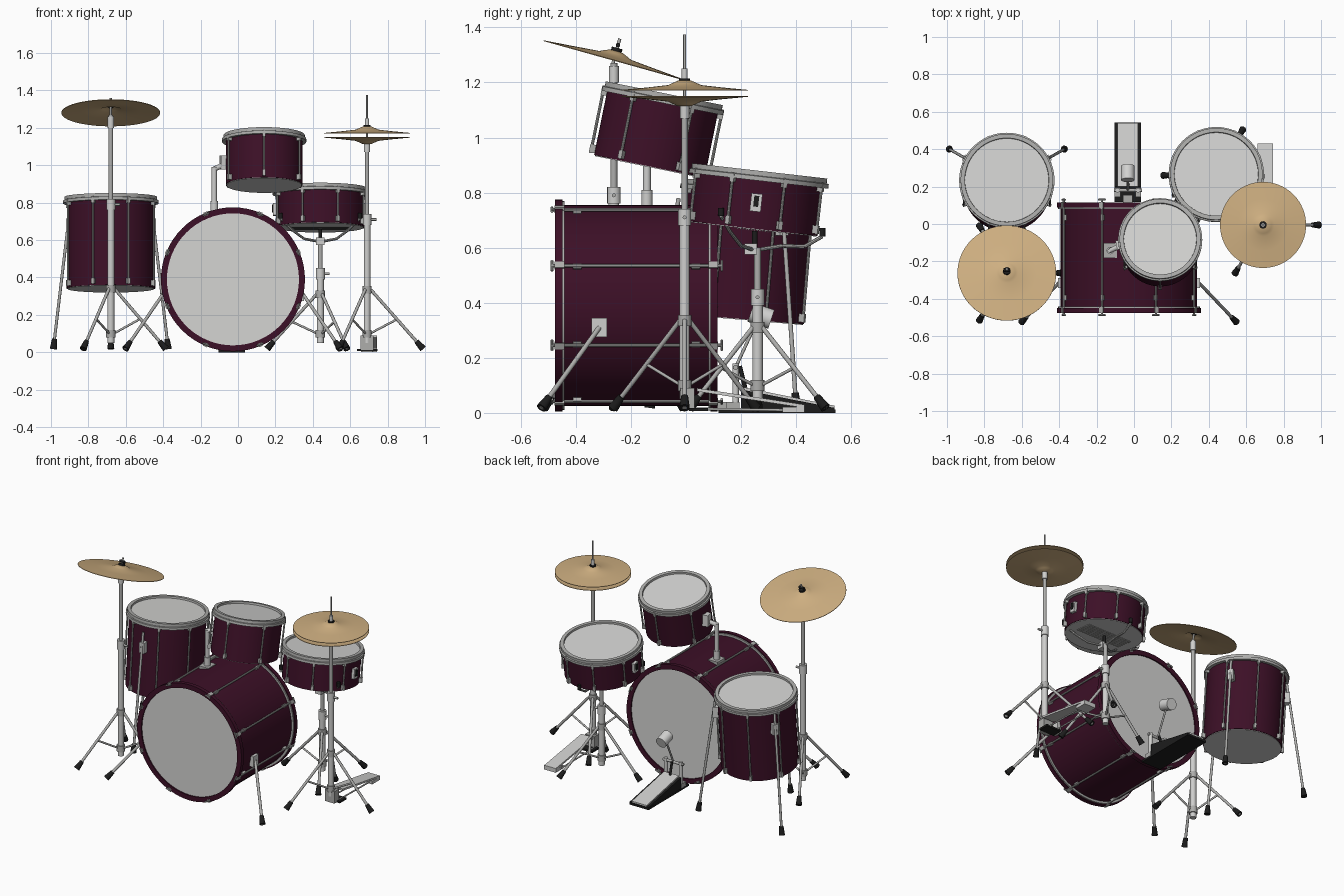
import bpy, bmesh, math
from mathutils import Matrix, Vector

old = bpy.data.objects.get("Cube")
if old:
    bpy.data.objects.remove(old, do_unlink=True)


def material(name, *rgb):
    m = bpy.data.materials.new(name)
    m.use_nodes = True
    m.diffuse_color = (*rgb, 1)
    m.node_tree.nodes["Principled BSDF"].inputs["Base Color"].default_value = (*rgb, 1)
    return m


PURPLE = material("plum lacquer", .046, .005, .02)
HEAD = material("drum skin", .66, .66, .65)
CHROME = material("chrome", .42, .42, .41)
SILVER = material("pale silver", .62, .62, .61)
BRASS = material("cymbal brass", .62, .43, .22)
BLACK = material("black rubber", .012, .012, .012)
WORLD = Matrix()


def finish(name, bm, mat, frame=WORLD):
    bmesh.ops.recalc_face_normals(bm, faces=bm.faces)
    me = bpy.data.meshes.new(name)
    bm.to_mesh(me)
    bm.free()
    me.materials.append(mat)
    me.shade_smooth()
    me.set_sharp_from_angle(angle=.6)
    ob = bpy.data.objects.new(name, me)
    ob.matrix_world = frame
    bpy.context.collection.objects.link(ob)
    return ob


def tube(name, a, b, r, mat, r2=None, frame=WORLD, sides=14):
    a, b = Vector(a), Vector(b)
    place = Matrix.Translation((a + b) / 2) @ (b - a).to_track_quat('Z', 'Y').to_matrix().to_4x4()
    bm = bmesh.new()
    bmesh.ops.create_cone(bm, cap_ends=True, segments=sides, radius1=r,
                          radius2=r if r2 is None else r2, depth=(b - a).length, matrix=place)
    return finish(name, bm, mat, frame)


def box(name, c, size, mat, turn=0, frame=WORLD):
    bm = bmesh.new()
    bmesh.ops.create_cube(bm, size=1, matrix=Matrix.Translation(c) @ Matrix.Rotation(turn, 4, 'Z')
                          @ Matrix.Diagonal((*size, 1)))
    return finish(name, bm, mat, frame)


def lathe(name, profile, mat, frame=WORLD, steps=64):
    bm = bmesh.new()
    vs = [bm.verts.new((r, 0, z)) for r, z in profile]
    es = [bm.edges.new(p) for p in zip(vs, vs[1:] + vs[:1])]
    bmesh.ops.spin(bm, geom=vs + es, axis=(0, 0, 1), cent=(0, 0, 0), angle=math.tau,
                   steps=steps, use_merge=True)
    bmesh.ops.remove_doubles(bm, verts=bm.verts, dist=.0002)
    return finish(name, bm, mat, frame)


def ring(name, r1, r2, z1, z2, mat, frame):
    return lathe(name, [(r1, z1), (r2, z1), (r2, z2), (r1, z2)], mat, frame)


def prism(name, outline, x, width, mat):
    bm = bmesh.new()
    f = bm.faces.new([bm.verts.new((x - width / 2, y, z)) for y, z in outline])
    ext = bmesh.ops.extrude_face_region(bm, geom=[f])["geom"]
    bmesh.ops.translate(bm, vec=(width, 0, 0), verts=[v for v in ext if isinstance(v, bmesh.types.BMVert)])
    return finish(name, bm, mat)


def polar(r, a, z):
    return Vector((r * math.cos(a), r * math.sin(a), z))


def drum(name, top, tilt, R, L, rods, phase):
    """Tilted drum whose local origin is the middle of its top edge."""
    F = Matrix.Translation(top) @ Matrix.Rotation(-math.radians(tilt), 4, 'X')
    ring(name + "_shell", R - .012, R, -L, -.01, PURPLE, F)
    tube(name + "_batter_head", (0, 0, -.02), (0, 0, -.006), R - .004, HEAD, frame=F, sides=64)
    tube(name + "_bottom_head", (0, 0, -L - .003), (0, 0, -L + .01), R - .004, HEAD, frame=F, sides=64)
    lathe(name + "_hoop", [(R - .012, -.01), (R - .01, .006), (R + .012, .006), (R + .012, -.012),
                           (R + .02, -.014), (R + .02, -.03), (R, -.03)], CHROME, F)
    for i in range(rods):
        a = phase + i * math.tau / rods
        tube(name + "_rod", polar(R + .014, a, -.01), polar(R + .014, a, -L + .005), .0055, CHROME, frame=F, sides=8)
        for z in (-.03, -L + .022):
            box(name + "_lug", polar(R + .009, a, z), (.024, .016, .03), CHROME, a, F)
    return F


def leg(name, a, b, r):
    """Rod ending in a rubber foot."""
    a, b = Vector(a), Vector(b)
    tube(name, a, b, r, CHROME)
    tube(name + "_foot", a.lerp(b, 1 - .055 / (b - a).length), b, .013, BLACK, .019)


def tripod(name, x, y, hub, spread, start, mid, top, r):
    """Telescopic pole on three braced legs."""
    c = Vector((x, y, 0))
    up = lambda z: c + Vector((0, 0, z))
    tube(name + "_lower_pole", up(.05), up(mid), r, SILVER)
    tube(name + "_upper_pole", up(mid), up(top), r * .66, CHROME)
    tube(name + "_height_clamp", up(mid - .03), up(mid + .03), r * 1.3, SILVER)
    tube(name + "_clamp_screw", up(mid), up(mid) + Vector((.05, 0, 0)), .007, CHROME)
    for z in (hub, .1):
        tube(name + "_collar", up(z - .02), up(z + .02), r * 1.35, CHROME)
    for i in range(3):
        a = start + i * math.tau / 3
        p, q = c + polar(.02, a, hub), c + polar(spread, a, .018)
        leg(name + "_leg", p, q, .0085)
        tube(name + "_brace", c + polar(.015, a, .1), p.lerp(q, .5), .006, CHROME)


def cymbal(name, R, rise, frame):
    dome = [(.006, rise), (.025, rise * .95), (.045, rise * .7), (.06, rise * .5), (R * .6, rise * .25), (R, 0)]
    lathe(name, dome + [(r, z - .003) for r, z in reversed(dome)], BRASS, frame)


# Bass drum, lying with its axis front to back
KX, KY, KZ, KR, KL = -.027, -.475, .39, .365, .59
K = Matrix.Translation((KX, KY, KZ)) @ Matrix.Rotation(math.pi / 2, 4, 'X')
ring("bass_shell", KR - .015, KR, -KL + .02, -.02, PURPLE, K)
for z, s in ((0, -1), (-KL, 1)):
    ring("bass_hoop", KR - .012, KR + .02, z, z + s * .026, PURPLE, K)
    ring("bass_hoop_trim", KR - .005, KR + .014, z + s * .026, z + s * .034, CHROME, K)
    tube("bass_head", (0, 0, z + s * .008), (0, 0, z + s * .02), KR - .01, HEAD, frame=K, sides=64)
for i in range(8):
    a = math.pi / 8 + i * math.pi / 4
    tube("bass_rod", polar(KR + .012, a, .012), polar(KR + .012, a, -KL - .012), .006, CHROME, frame=K, sides=8)
    for z, e in ((-.016, .012), (-KL + .016, -KL - .015)):
        box("bass_claw", polar(KR + .014, a, z), (.02, .022, .036), CHROME, a, K)
        side = polar(.02, a + math.pi / 2, 0)
        tube("bass_key", polar(KR + .012, a, e) - side, polar(KR + .012, a, e) + side, .005, CHROME, frame=K, sides=8)
    for z in (-.08, -KL + .08):
        box("bass_lug", polar(KR + .006, a, z), (.016, .018, .03), CHROME, a, K)
for s in (-1, 1):
    box("spur_bracket", (KX + s * .365, -.315, .31), (.03, .055, .07), SILVER)
    leg("bass_spur", (KX + s * .375, -.315, .31), (KX + s * .575, -.525, .018), .009)

# Rack tom and its mount
T = drum("rack_tom", (.14, -.08, 1.155), 11.5, .205, .265, 6, -math.pi / 2)
MX, MY = -.127, -.142
box("mount_plate", (MX, MY, .745), (.07, .08, .02), CHROME)
tube("mount_collar", (MX, MY, .74), (MX, MY, .81), .02, SILVER)
tube("mount_post", (MX, MY, .74), (MX, MY, .99), .014, SILVER)
tube("mount_elbow", (MX, MY, .98), (-.06, -.11, 1.01), .014, SILVER)
box("mount_block", (-.075, -.11, 1.015), (.04, .05, .075), SILVER, .2)

# Floor tom on three splayed legs
FX, FY = -.68, .235
drum("floor_tom", (FX, FY, .825), 4.8, .235, .485, 8, math.pi / 8)
for i in range(3):
    a = math.radians(-90 + 120 * i)
    c = Vector((FX, FY - .012, 0))
    leg("floor_tom_leg", c + polar(.25, a, .78), c + polar(.355, a, .018), .008)
    box("floor_tom_bracket", c + polar(.25, a, .68), (.035, .035, .07), SILVER, a)

# Snare drum, strainers and wires
SX, SY = .44, .267
S = drum("snare", (SX, SY, .873), 6.5, .235, .205, 8, math.pi / 8)
for s in (-1, 1):
    box("snare_strainer", (s * .243, 0, -.11), (.02, .04, .065), SILVER, 0, S)
    box("strainer_lever", (s * .254, 0, -.105), (.008, .018, .04), BLACK, 0, S)
for i in range(12):
    y = -.055 + i * .01
    tube("snare_wire", (-.16, y, -.21), (.16, y, -.21), .003, CHROME, frame=S, sides=6)

# Snare stand with curved basket arms
tripod("snare_stand", SX, .26, .31, .285, math.pi / 3, .42, .6, .019)
box("basket_block", (SX, .235, .595), (.045, .045, .04), SILVER)
tube("basket_screw", (SX, .25, .6), (SX, .25, .66), .01, BLACK)
for i in range(3):
    a = math.pi / 2 + i * math.tau / 3
    c = Vector((SX, .25, 0))
    path = [polar(r, a, z) + c for r, z in ((.01, .592), (.1, .607), (.18, .64), (.245, .69))]
    path[2:] = [p - Vector((0, 0, .2 * (p.y - .25))) for p in path[2:]]
    for p, q in zip(path, path[1:]):
        tube("basket_arm", p, q, .007, CHROME, sides=8)
    tube("basket_grip", path[-1], path[-1] + Vector((0, 0, .03)), .011, BLACK)

# Crash cymbal on its stand
CX, CY = -.68, -.262
tripod("crash_stand", CX, CY, .34, .295, 0, .79, 1.27, .019)
tube("crash_tilter", (CX, CY, 1.2), (CX, CY, 1.26), .018, SILVER)
C = Matrix.Translation((CX, CY, 1.282)) @ Matrix.Rotation(math.radians(-15.6), 4, 'X')
cymbal("crash_cymbal", .264, .034, C)
tube("crash_felt", (0, 0, .03), (0, 0, .045), .02, BLACK, frame=C)
tube("crash_bolt", (0, 0, -.03), (0, 0, .08), .006, CHROME, frame=C)
tube("crash_wing_nut", (-.018, 0, .056), (.018, 0, .056), .008, BLACK, frame=C)

# Hi-hat pair and stand
HX, HY = .69, -.005
tripod("hihat_stand", HX, HY, .335, .3, 0, .71, 1.1, .018)
tube("hihat_cup", (HX, HY, 1.07), (HX, HY, 1.115), .017, SILVER)
tube("hihat_rod", (HX, HY, 1.08), (HX, HY, 1.375), .005, CHROME)
tube("hihat_felt", (HX, HY, 1.2), (HX, HY, 1.215), .02, BLACK)
tube("hihat_clutch", (HX, HY, 1.21), (HX, HY, 1.25), .011, SILVER)
cymbal("hihat_top_cymbal", .23, .035, Matrix.Translation((HX, HY, 1.173)))
cymbal("hihat_bottom_cymbal", .23, .035,
       Matrix.Translation((HX, HY, 1.148)) @ Matrix.Rotation(math.pi, 4, 'X'))
box("hihat_pedal_frame", (HX, HY + .01, .05), (.07, .05, .08), CHROME)
box("hihat_pedal_base", (HX, .045, .012), (.11, .07, .012), BLACK)
box("hihat_heel", (HX + .012, .39, .012), (.085, .08, .02), SILVER)
prism("hihat_footboard", [(.43, .018), (.43, .03), (.04, .09), (.04, .078)], HX + .012, .085, SILVER)
for s in (-1, 1):
    tube("hihat_pedal_rail", (HX + s * .03, 0, .015), (HX + s * .03, .37, .01), .005, CHROME)

# Bass drum pedal and beater
PX = -.033
box("pedal_base", (PX, .33, .006), (.142, .425, .012), BLACK)
prism("pedal_wedge", [(.54, .01), (.54, .018), (.2, .085), (.2, .01)], PX, .14, BLACK)
prism("pedal_footboard", [(.54, .016), (.54, .026), (.2, .095), (.2, .085)], PX, .11, SILVER)
for s in (-1, 1):
    tube("pedal_post", (PX + s * .055, .18, .01), (PX + s * .055, .18, .18), .012, SILVER)
    box("pedal_post_foot", (PX + s * .055, .17, .025), (.03, .05, .03), CHROME)
tube("pedal_axle", (PX - .075, .18, .165), (PX + .075, .18, .165), .009, CHROME)
tube("pedal_chain", (PX, .195, .17), (PX, .215, .09), .008, BLACK)
box("pedal_hoop_clamp", (PX, .125, .025), (.05, .06, .03), CHROME)
tube("beater_rod", (PX, .18, .165), (PX, .27, .36), .006, CHROME)
tube("beater", (PX, .235, .365), (PX, .31, .34), .036, HEAD, sides=24)
